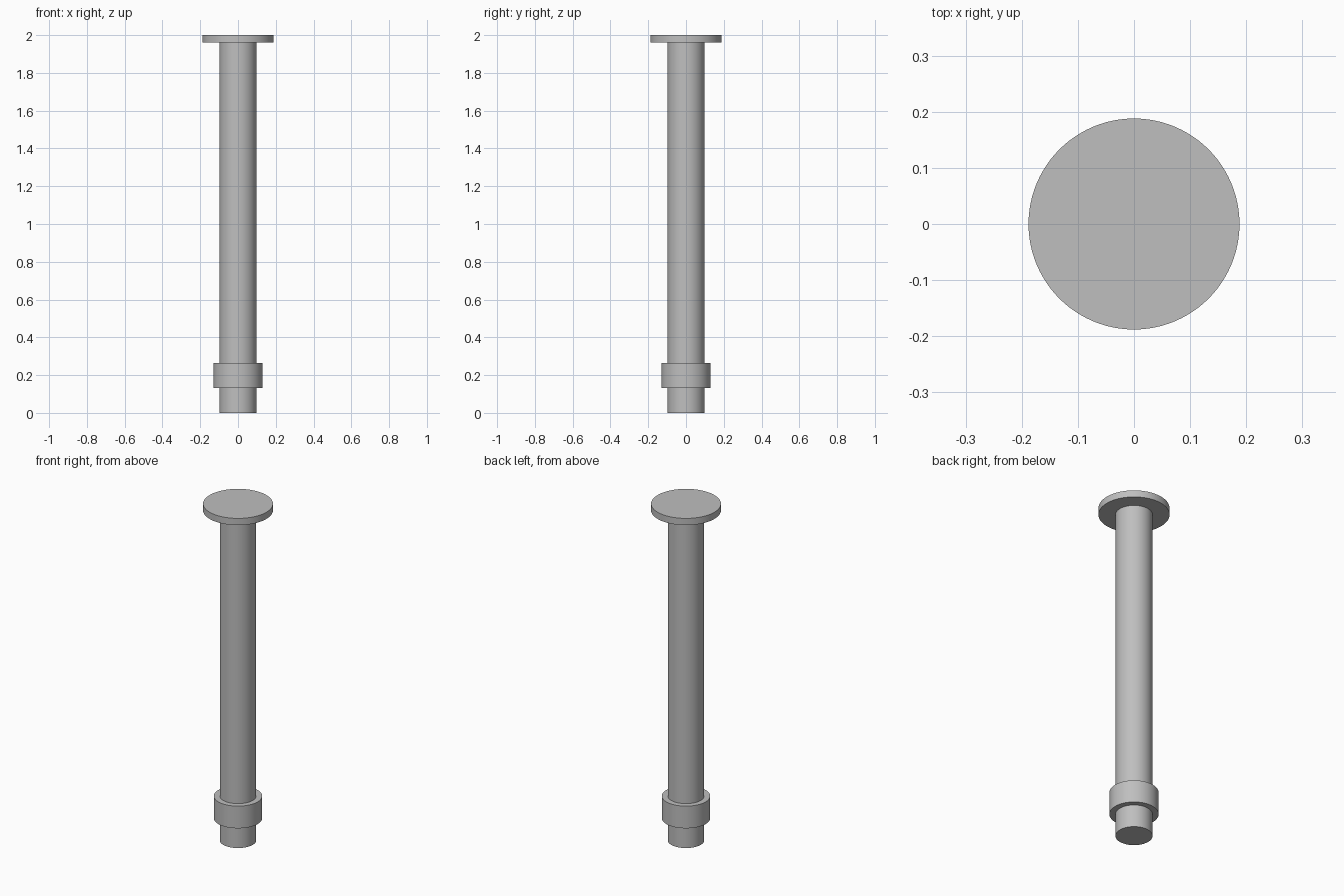
import bpy
import math

cube = bpy.data.objects.get("Cube")
if cube:
    bpy.data.objects.remove(cube, do_unlink=True)

# Single grey metal
grey = bpy.data.materials.new("grey_metal")
grey.use_nodes = True
colour = (0.52, 0.52, 0.52, 1)
grey.diffuse_color = colour
grey.node_tree.nodes["Principled BSDF"].inputs["Base Color"].default_value = colour


def cylinder(name, radius, bottom, top):
    """Upright capped cylinder between two heights, with sharp rims."""
    bpy.ops.mesh.primitive_cylinder_add(
        vertices=96, radius=radius, depth=top - bottom,
        location=(0, 0, (bottom + top) / 2))
    obj = bpy.context.object
    obj.name = obj.data.name = name
    obj.data.materials.append(grey)
    bpy.ops.object.shade_smooth_by_angle(angle=math.radians(30))
    return obj


# Long shaft, its upper end seated inside the head
cylinder("shaft", 0.098, 0, 1.98)

# Raised collar near the foot
cylinder("collar", 0.13, 0.132, 0.264)

# Thin flat head
cylinder("head_disc", 0.188, 1.96, 2)
